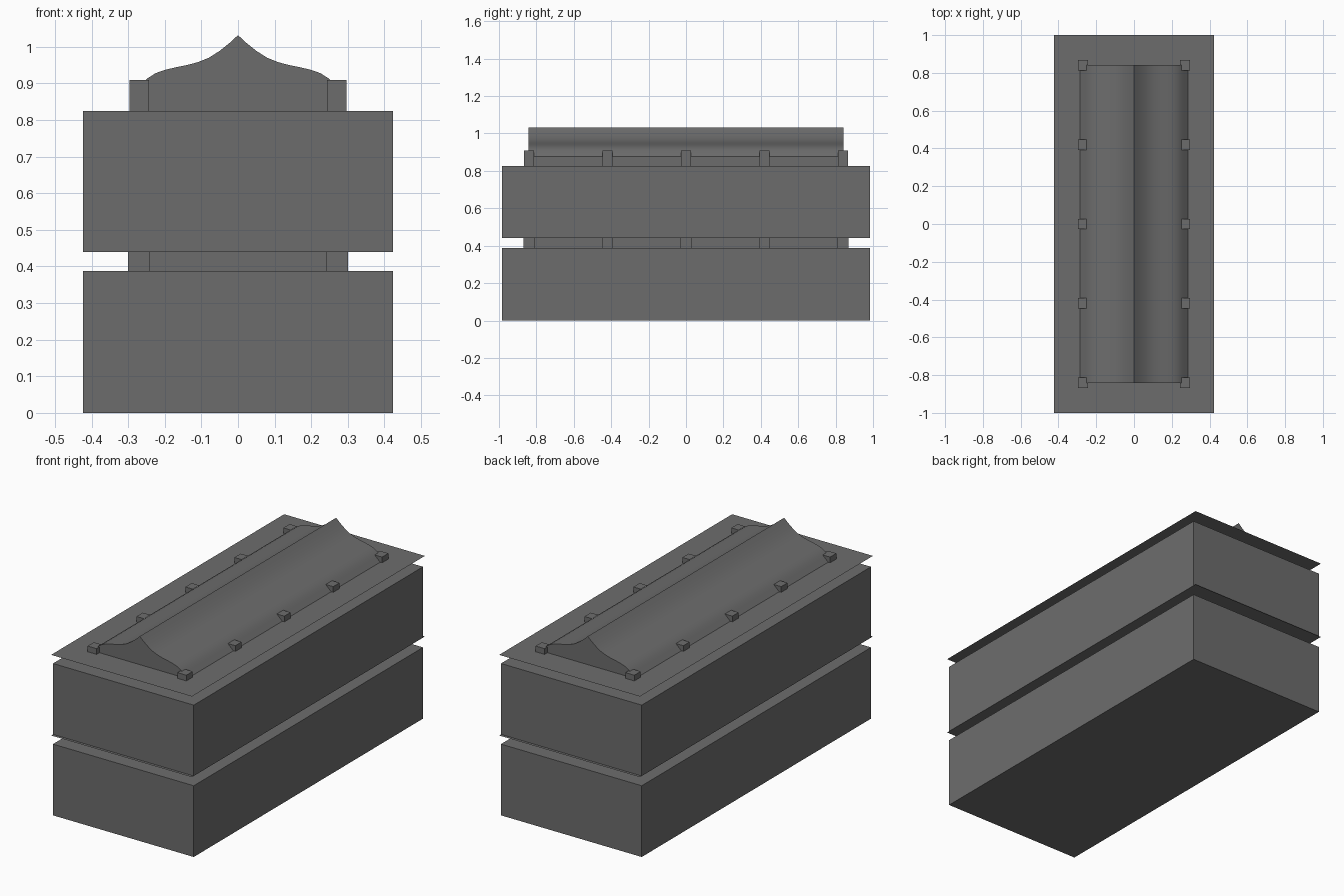
import bpy, bmesh

if "Cube" in bpy.data.objects:
    bpy.data.objects.remove(bpy.data.objects["Cube"])

# One dark grey for every part
GREY = bpy.data.materials.new("dark_grey")
GREY.diffuse_color = (0.152, 0.152, 0.152, 1)
GREY.use_nodes = True
GREY.node_tree.nodes["Principled BSDF"].inputs["Base Color"].default_value = GREY.diffuse_color


def finish(bm, name):
    bmesh.ops.recalc_face_normals(bm, faces=bm.faces)
    me = bpy.data.meshes.new(name)
    bm.to_mesh(me)
    bm.free()
    me.materials.append(GREY)
    ob = bpy.data.objects.new(name, me)
    bpy.context.collection.objects.link(ob)
    return ob


def box(name, hx, hy, z0, z1, cx=0, cy=0, open_bottom=False):
    bm = bmesh.new()
    bmesh.ops.create_cube(bm, size=2)
    for v in bm.verts:
        v.co = (cx + v.co.x * hx, cy + v.co.y * hy, z0 if v.co.z < 0 else z1)
    bm.normal_update()
    if open_bottom:
        low = [f for f in bm.faces if f.normal.z < -0.5]
        bmesh.ops.delete(bm, geom=low, context='FACES')
    return finish(bm, name)


def sheet(name, hx, hy, z):
    bm = bmesh.new()
    bm.faces.new([bm.verts.new(p) for p in
                  ((-hx, -hy, z), (hx, -hy, z), (hx, hy, z), (-hx, hy, z))])
    return finish(bm, name)


# Two stacked tiers
box("lower_tier", 0.423, 0.984, 0, 0.387)
box("upper_tier", 0.423, 0.984, 0.44, 0.825, open_bottom=True)

# Paper-thin overhanging sheets
sheet("middle_sheet", 0.423, 1.0, 0.44)
sheet("top_sheet", 0.423, 1.0, 0.878)

# Recessed cores between the posts
box("middle_core", 0.283, 0.843, 0.387, 0.44)
box("roof_base", 0.283, 0.843, 0.825, 0.878)

# Small square posts down both long sides
for side in (-1, 1):
    for i in range(-2, 3):
        box("middle_post", 0.03, 0.03, 0.387, 0.44, side * 0.27, i * 0.42)
        box("top_post", 0.027, 0.027, 0.825, 0.909, side * 0.27, i * 0.42)

# Ogee roof with sloping eaves: half profile mirrored and extruded along y
half = [(0.285, 0.878), (0.262, 0.90), (0.247, 0.914), (0.225, 0.928),
        (0.20, 0.937), (0.17, 0.944), (0.14, 0.950), (0.11, 0.958),
        (0.08, 0.970), (0.05, 0.989), (0.02, 1.013), (0, 1.032)]
profile = half + [(-x, z) for x, z in reversed(half[:-1])]
bm = bmesh.new()
face = bm.faces.new([bm.verts.new((x, -0.843, z)) for x, z in profile])
ext = bmesh.ops.extrude_face_region(bm, geom=[face], use_keep_orig=True)
for v in ext["geom"]:
    if isinstance(v, bmesh.types.BMVert):
        v.co.y = 0.843
roof = finish(bm, "ogee_roof")
bpy.context.view_layer.objects.active = roof
roof.select_set(True)
bpy.ops.object.shade_smooth_by_angle(angle=0.6)
